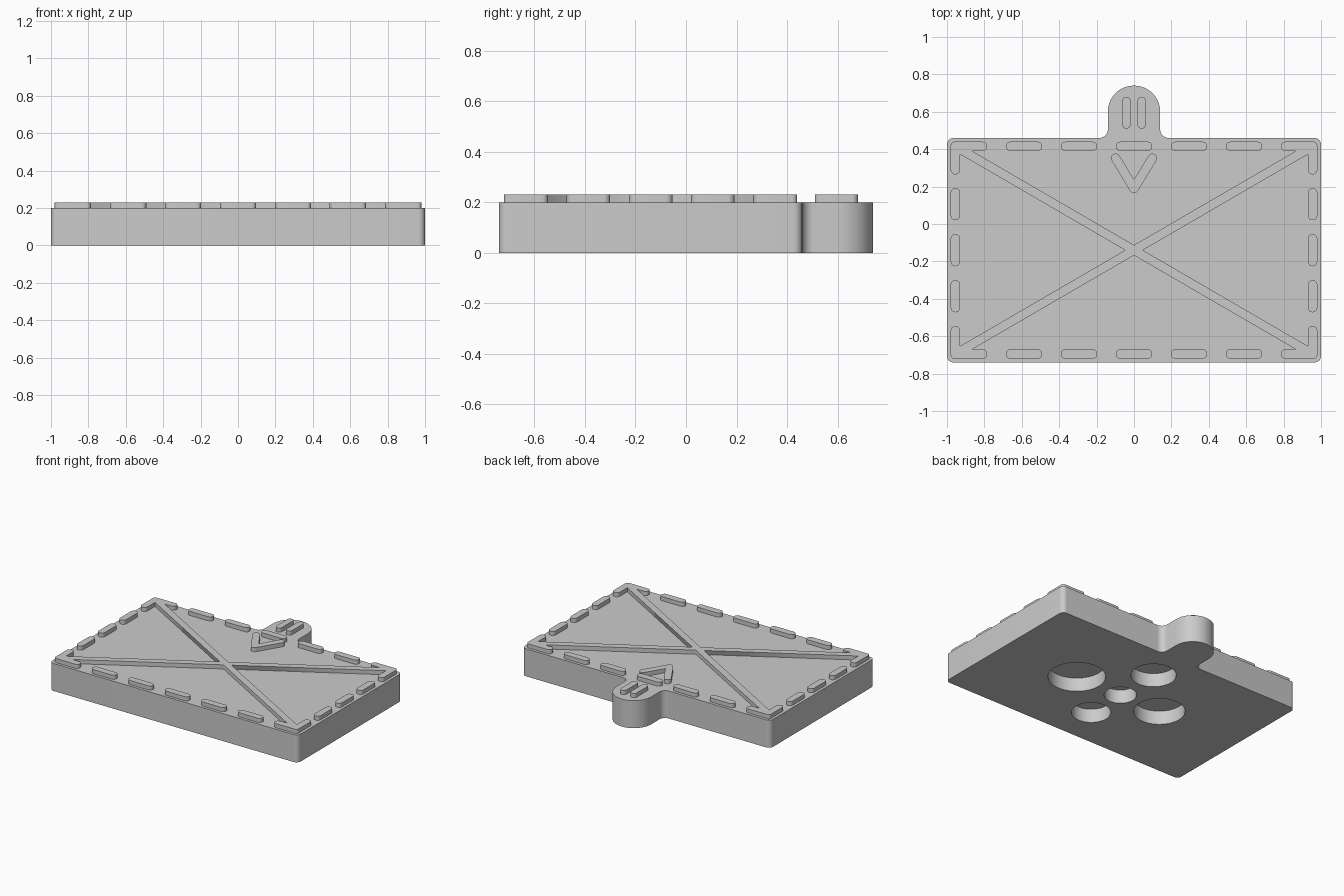
import bpy
from math import sin, cos, tan, tau
from mathutils import Vector

old = bpy.data.objects.get("Cube")
if old:
    bpy.data.objects.remove(old, do_unlink=True)

BASE_TOP, RAISED_TOP, SUNK = 0.2, 0.23, 0.195
MID_Y = -0.14          # centre line of the rectangular body
CAP = 0.025            # half width of the raised bars

grey = bpy.data.materials.new("light grey")
grey.use_nodes = True
grey.diffuse_color = (0.6, 0.6, 0.6, 1)
grey.node_tree.nodes["Principled BSDF"].inputs["Base Color"].default_value = grey.diffuse_color


def rounded(corners, steps=10):
    """Outline from (x, y, radius) corners, each corner turned into an arc."""
    pts = []
    for i, (x, y, r) in enumerate(corners):
        p = Vector((x, y, 0))
        if r == 0:
            pts.append(p)
            continue
        a = (Vector((*corners[i - 1][:2], 0)) - p).normalized()
        b = (Vector((*corners[(i + 1) % len(corners)][:2], 0)) - p).normalized()
        half = a.angle(b) / 2
        centre = p + (a + b).normalized() * r / sin(half)
        start = (p + a * r / tan(half) - centre).normalized()
        end = (p + b * r / tan(half) - centre).normalized()
        pts += [centre + start.slerp(end, k / steps) * r for k in range(steps + 1)]
    return [p for i, p in enumerate(pts) if (p - pts[i - 1]).length > 1e-4]


def bar(x, y, w, h):
    """Round-ended bar outline centred at x, y."""
    r = min(w, h) / 2
    w, h = w / 2, h / 2
    return rounded([(x - w, y - h, r), (x + w, y - h, r), (x + w, y + h, r), (x - w, y + h, r)])


def circle(x, y, r, n=64):
    return [Vector((x + r * cos(tau * k / n), y + r * sin(tau * k / n), 0)) for k in range(n)]


def prism(name, outlines, z0, z1, seam=False):
    """Extrude counter-clockwise outlines; seam leaves the mirror planes open."""
    verts, faces = [], []
    for pts in outlines:
        s, n = len(verts), len(pts)
        verts += [(p.x, p.y, z) for z in (z0, z1) for p in pts]
        faces += [list(range(s + n - 1, s - 1, -1)), list(range(s + n, s + 2 * n))]
        for i in range(n):
            j = (i + 1) % n
            p, q = pts[i], pts[j]
            if seam and (max(p.x, q.x) < 1e-5 or max(p.y, q.y) < 1e-5):
                continue
            faces.append([s + i, s + j, s + n + j, s + n + i])
    mesh = bpy.data.meshes.new(name)
    mesh.from_pydata(verts, [], faces)
    mesh.materials.append(grey)
    obj = bpy.data.objects.new(name, mesh)
    bpy.context.collection.objects.link(obj)
    return obj


def activate(obj):
    bpy.ops.object.select_all(action="DESELECT")
    obj.select_set(True)
    bpy.context.view_layer.objects.active = obj


def smooth(obj):
    activate(obj)
    bpy.ops.object.shade_smooth_by_angle(angle=0.6)


# Body with the round tab at the back
body = prism("body", [rounded([
    (-1, -0.74, 0.035), (1, -0.74, 0.035), (1, 0.46, 0.035), (0.14, 0.46, 0.045),
    (0.14, 0.74, 0.139), (-0.14, 0.74, 0.139), (-0.14, 0.46, 0.045), (-1, 0.46, 0.035)])],
    0, BASE_TOP)

# Round pockets in the underside
pockets = prism("pocket_cutter", [
    circle(0, MID_Y, 0.107), circle(0.375, MID_Y, 0.19), circle(-0.335, MID_Y, 0.17),
    circle(0, 0.2, 0.15), circle(0, -0.44, 0.13)], -0.1, 0.1)
pockets.hide_render = True
cut = body.modifiers.new("pockets", "BOOLEAN")
cut.operation, cut.solver, cut.object = "DIFFERENCE", "EXACT", pockets
activate(body)
bpy.ops.object.modifier_apply(modifier=cut.name)
bpy.data.objects.remove(pockets, do_unlink=True)
smooth(body)

# Raised cross joined to the corner brackets, one quarter mirrored
slope, rise = 0.581, 0.0275
cross = prism("cross_and_corners", [rounded([
    (0, 0, 0), (rise / slope, 0, 0), (0.93, 0.93 * slope - rise, 0),
    (0.93, 0.405, CAP), (0.98, 0.405, CAP), (0.98, 0.58, 0.02),
    (0.785, 0.58, CAP), (0.785, 0.53, CAP), ((0.53 - rise) / slope, 0.53, 0), (0, rise, 0)])],
    SUNK, RAISED_TOP, seam=True)
cross.location.y = MID_Y
mirror = cross.modifiers.new("mirror", "MIRROR")
mirror.use_axis = (True, True, False)
smooth(cross)

# Dashes along the four edges
dashes = []
for side in (-1, 1):
    dashes += [bar(0.294 * k, MID_Y + side * 0.555, 0.195, 0.05) for k in range(-2, 3)]
    dashes += [bar(side * 0.955, MID_Y + 0.246 * k, 0.05, 0.172) for k in (-1, 0, 1)]
smooth(prism("edge_dashes", dashes, SUNK, RAISED_TOP))

# Pair of bars on the tab
smooth(prism("tab_bars", [bar(x, 0.595, 0.046, 0.17) for x in (-0.041, 0.041)], SUNK, RAISED_TOP))

# Chevron in front of the tab
smooth(prism("chevron", [rounded([
    (0, 0.142, CAP), (0.132, 0.36, CAP * 0.98), (0.09, 0.386, CAP * 0.98),
    (0, 0.238, 0), (-0.09, 0.386, CAP * 0.98), (-0.132, 0.36, CAP * 0.98)])], SUNK, RAISED_TOP))
